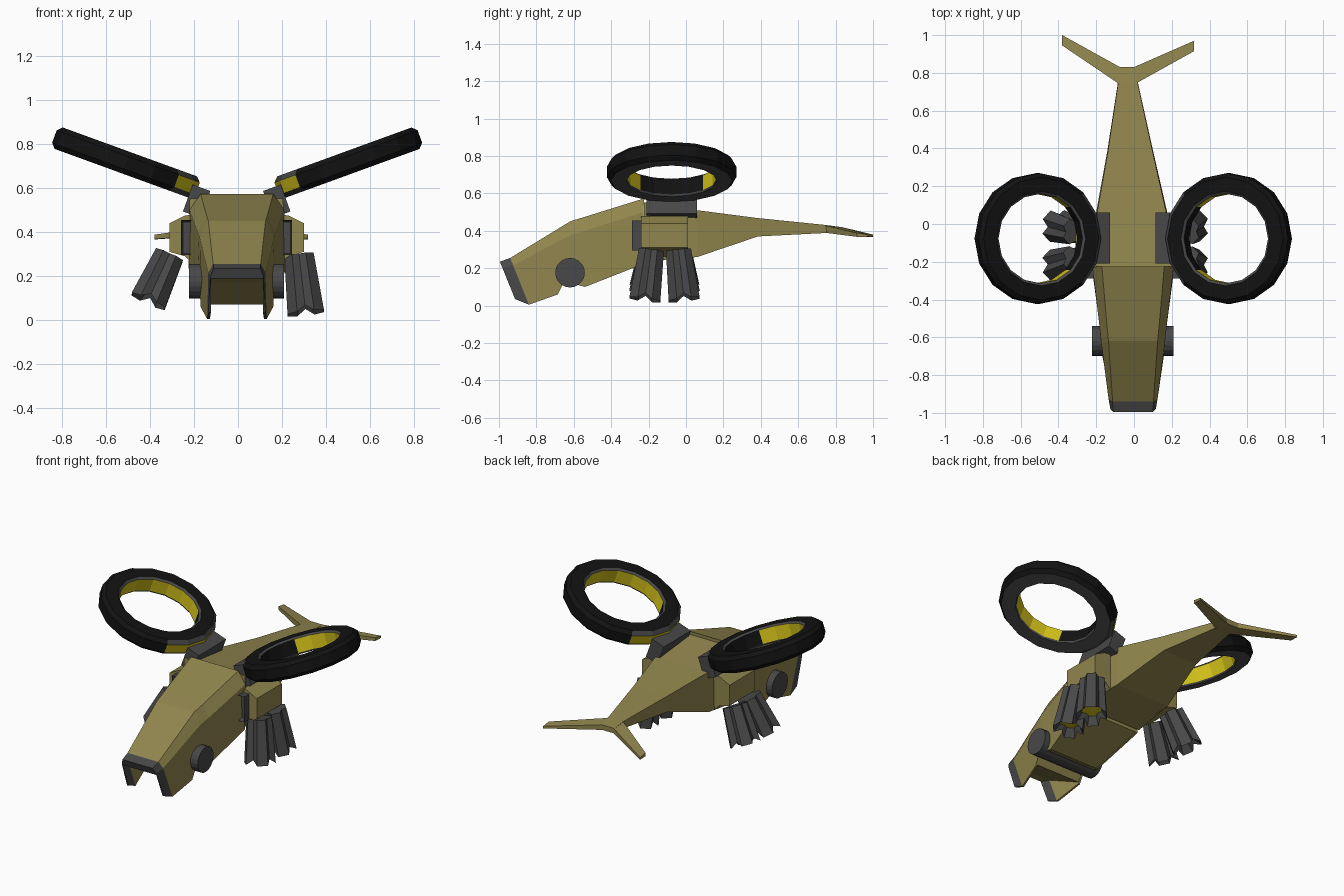
import bpy, bmesh, math
from mathutils import Vector, Matrix

if "Cube" in bpy.data.objects:
    bpy.data.objects.remove(bpy.data.objects["Cube"])


def mat(name, rgb):
    m = bpy.data.materials.new(name)
    m.diffuse_color = (*rgb, 1)
    m.use_nodes = True
    m.node_tree.nodes["Principled BSDF"].inputs["Base Color"].default_value = m.diffuse_color
    return m


OLIVE = mat("olive", (0.28, 0.235, 0.075))
GREY = mat("dark grey", (0.065, 0.065, 0.067))
BLACK = mat("black", (0.006, 0.006, 0.006))
YELLOW = mat("yellow", (0.66, 0.54, 0.01))
ALL = [OLIVE, GREY, BLACK, YELLOW]


def finish(bm, name, default=OLIVE, matrix=None):
    bmesh.ops.recalc_face_normals(bm, faces=bm.faces)
    me = bpy.data.meshes.new(name)
    bm.to_mesh(me)
    bm.free()
    mats = [default] + [m for m in ALL if m != default]
    for m in mats:
        me.materials.append(m)
    ob = bpy.data.objects.new(name, me)
    bpy.context.collection.objects.link(ob)
    if matrix:
        ob.matrix_world = matrix
    return ob


def loft(sections, rule=lambda i, j: 0, caps=(0, 0), closed=False):
    """Skin a list of equal-length point loops; rule(strip, side) gives the material."""
    bm = bmesh.new()
    rows = [[bm.verts.new(p) for p in s] for s in sections]
    n, k = len(rows), len(rows[0])
    for i in range(n if closed else n - 1):
        a, b = rows[i], rows[(i + 1) % n]
        for j in range(k):
            f = bm.faces.new((a[j], a[(j + 1) % k], b[(j + 1) % k], b[j]))
            f.material_index = rule(i, j)
    if not closed:
        bm.faces.new(rows[0]).material_index = caps[0]
        bm.faces.new(rows[-1]).material_index = caps[1]
    return bm


def box(name, size, matrix, material):
    bm = bmesh.new()
    bmesh.ops.create_cube(bm, size=1, matrix=Matrix.Diagonal((*size, 1)))
    return finish(bm, name, material, matrix)


# Fuselage: inverted channel at the nose, closed belly further back
def hull_section(yt, yb, zt, zs, zb, zr, t, s, b):
    w = b - 0.012
    half = [(t, zt), (s, zs), (b, zb), (w, zb), (w, zr)]
    pts = half + [(-x, z) for x, z in reversed(half)]
    return [(x - 0.005, yb + (yt - yb) * (z - zb) / (zt - zb), z) for x, z in pts]


hull = [hull_section(*s) for s in (
    (-.995, -.914, .235, .20, .035, .19, .105, .12, .13),
    (-.94, -.84, .255, .215, .005, .17, .108, .13, .135),
    (-.62, -.685, .45, .37, .06, .07, .13, .168, .165),
    (-.60, -.65, .457, .38, .13, .132, .132, .17, .168),
    (-.54, -.54, .475, .40, .10, .102, .138, .178, .176),
    (-.225, -.235, .573, .50, .22, .222, .165, .215, .218))]
finish(loft(hull, lambda i, j: 1 if i == 0 and j != 4 else 0, (1, 0)), "fuselage")

# Tail boom, drifting slightly to one side
boom = [[(c - w, y, zt), (c + w, y, zt), (c + w * 1.03, y, zb), (c - w * 1.03, y, zb)]
        for y, c, w, zb, zt in (
            (-.225, -.007, .212, .235, .553), (.06, -.012, .183, .26, .51),
            (.385, -.02, .118, .37, .468), (.74, -.032, .053, .388, .432),
            (.832, -.037, .047, .388, .42))]
finish(loft(boom), "tail_boom")

# Tail fins
for side, tip_x, tip_y, root in ((-1, -.38, 1.0, -.037), (1, .318, .97, -.037)):
    fin = [[(root + side * .04, .74, .43), (root + side * .04, .832, .42),
            (root + side * .04, .832, .388), (root + side * .04, .74, .39)],
           [(tip_x, tip_y - .055, .388), (tip_x, tip_y, .38),
            (tip_x, tip_y, .366), (tip_x, tip_y - .055, .368)]]
    finish(loft(fin), "tail_fin_left" if side < 0 else "tail_fin_right")

# Cross cylinder under the nose
bm = bmesh.new()
bmesh.ops.create_cone(bm, cap_ends=True, segments=20, radius1=.079, radius2=.079, depth=.43,
                      matrix=Matrix.Translation((-.007, -.62, .176)) @ Matrix.Rotation(math.pi / 2, 4, 'Y'))
finish(bm, "chin_cylinder", GREY)

# Ring rotor duct: cross-section (radius, height) with a colour per side
RING = [(.242, -.052), (.325, -.052), (.346, -.03), (.346, .03),
        (.325, .052), (.25, .052), (.237, .042), (.237, -.042)]
FAR = [1, 2, 2, 2, 2, 1, 3, 1]    # covered arc
NEAR = [1, 1, 3, 1, 2, 1, 2, 1]   # arc facing the body
SEG = 16


def ring_rule(i, j):
    a = (i + .5) / SEG * math.tau
    return (NEAR if math.cos(a) < -.7 else FAR)[j]


# Launcher pod: fluted, flaring tube with toothed end and yellow core
def launcher(name, top, bottom):
    top, bottom = Vector(top), Vector(bottom)
    d = bottom - top
    L = d.length
    rings = [[], [], []]
    for q in range(4):
        for da, r, dz in ((-20, 1, 0), (20, 1, 0), (45, .72, -.028)):
            a = math.radians(45 + q * 90 + da)
            c, s = math.cos(a), math.sin(a)
            rings[0].append((c * r * .074, s * r * .074, 0))
            rings[1].append((c * r * .092, s * r * .092, -L - dz))
            rings[2].append((c * r * .06, s * r * .06, -L + .05))
    rot = Vector((0, 0, -1)).rotation_difference(d).to_matrix().to_4x4()
    finish(loft(rings, caps=(0, 3)), name, GREY, Matrix.Translation(top) @ rot)


for side, label in ((-1, "left"), (1, "right")):
    cx = -.006
    # Ring and its mount
    ring = [[(side * r * math.cos(a), r * math.sin(a), h) for r, h in RING]
            for a in (i / SEG * math.tau for i in range(SEG))]
    tilt = Matrix.Rotation(math.radians(-20 * side), 4, 'Y')
    finish(loft(ring, ring_rule, closed=True), "rotor_ring_" + label, OLIVE,
           Matrix.Translation((side * .505 - .004, -.077, .715)) @ tilt)
    box("ring_mount_" + label, (.085, .27, .13),
        Matrix.Translation((side * .182 + cx, -.075, .54)) @ tilt, GREY)
    # Side pod
    pod = [[(side * x + cx, -.24, z0), (side * x + cx, .01, z0),
            (side * x + cx, .01, z1), (side * x + cx, -.24, z1)]
           for x, z0, z1 in ((.19, .25, .48), (.235, .29, .475), (.305, .31, .44))]
    finish(loft(pod), "side_pod_" + label)
    # Intake with a recessed opening
    bm = bmesh.new()
    bmesh.ops.create_cube(bm, size=1, matrix=Matrix.Translation((side * .222 + cx, -.262, .375))
                          @ Matrix.Diagonal((.06, .055, .16, 1)))
    bm.normal_update()
    front = [f for f in bm.faces if f.normal.y < -.9]
    bmesh.ops.inset_region(bm, faces=front, thickness=.012, depth=-.03)
    finish(bm, "intake_" + label, GREY)

# Launchers, splayed in pairs
for tag, y0, y1 in (("front", -.185, -.22), ("rear", -.04, -.01)):
    launcher("launcher_right_" + tag, (.277, y0, .295), (.308, y1, .032))
    launcher("launcher_left_" + tag, (-.312, y0, .295), (-.408, y1, .085))
